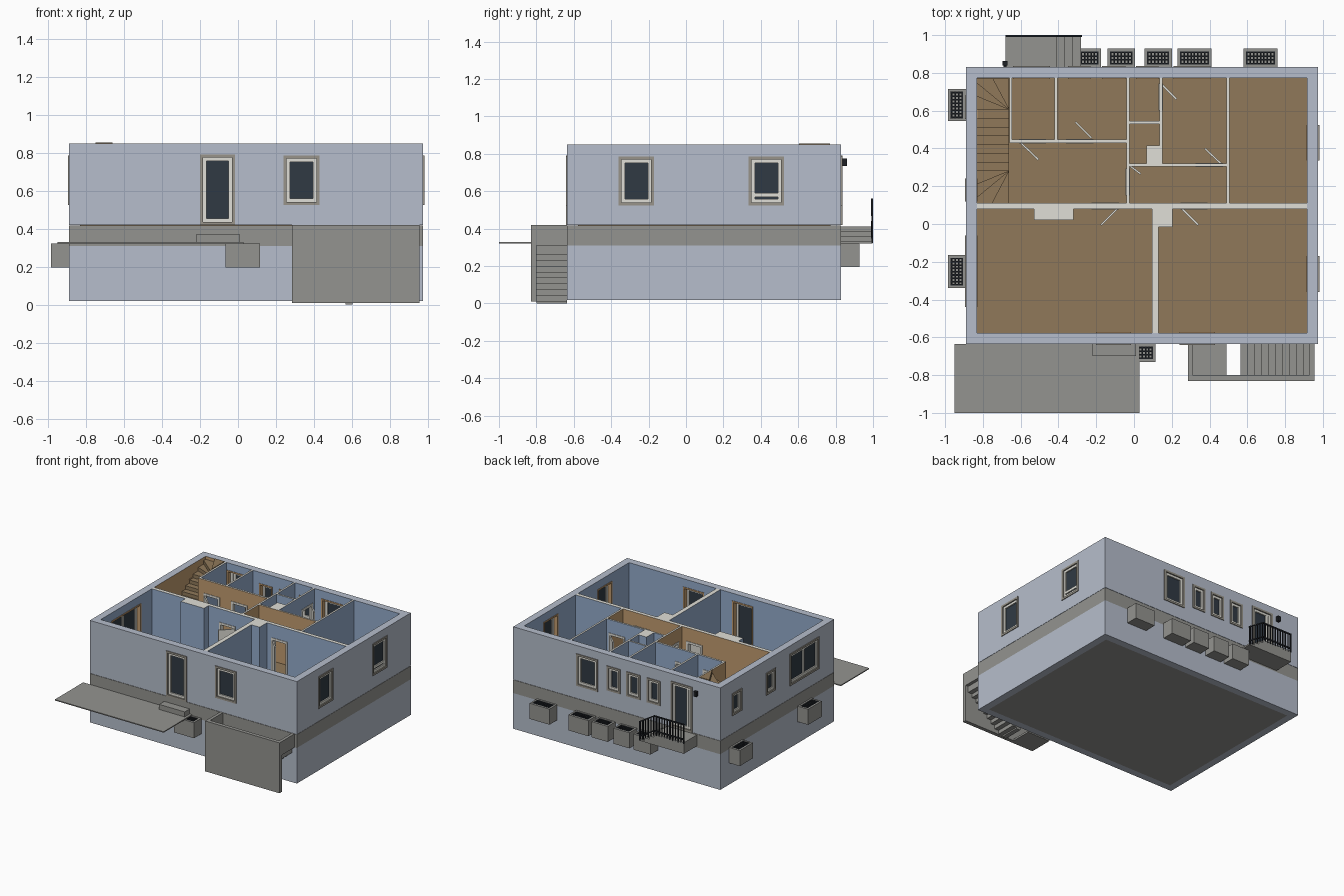
import bpy, bmesh, math
from mathutils import Matrix, Vector

if "Cube" in bpy.data.objects:
    bpy.data.objects.remove(bpy.data.objects["Cube"])


def material(name, r, g, b):
    m = bpy.data.materials.new(name)
    lin = [((c / 255 + 0.055) / 1.055) ** 2.4 for c in (r, g, b)]
    m.diffuse_color = (*lin, 1)
    m.use_nodes = True
    m.node_tree.nodes["Principled BSDF"].inputs["Base Color"].default_value = m.diffuse_color
    return m


PLASTER = material("outer_plaster", 182, 190, 204)
CONCRETE = material("concrete", 148, 148, 144)
WOOD = material("floor_wood", 144, 121, 90)
WHITE = material("white_trim", 224, 223, 215)
BLUE = material("room_blue", 148, 172, 204)
TAN = material("hall_tan", 194, 156, 112)
GLASS = material("dark_glass", 48, 58, 68)
BLACK = material("black_metal", 30, 33, 38)
STONE = material("window_surround", 152, 148, 138)


def add_box(bm, b):
    x0, x1, y0, y1, z0, z1 = b
    mat = Matrix.Translation(((x0 + x1) / 2, (y0 + y1) / 2, (z0 + z1) / 2))
    mat = mat @ Matrix.Diagonal((abs(x1 - x0), abs(y1 - y0), abs(z1 - z0), 1))
    bmesh.ops.create_cube(bm, size=1, matrix=mat)


def finish(name, bm, mats, rule=None):
    bm.normal_update()
    if rule:
        for f in bm.faces:
            f.material_index = mats.index(rule(f))
    me = bpy.data.meshes.new(name)
    bm.to_mesh(me)
    bm.free()
    for m in mats:
        me.materials.append(m)
    ob = bpy.data.objects.new(name, me)
    bpy.context.collection.objects.link(ob)
    return ob


def boxes(name, items, mat):
    bm = bmesh.new()
    for b in items:
        add_box(bm, b)
    return finish(name, bm, [mat])


def prism(bm, pts, z0, z1):
    lo = [bm.verts.new((x, y, z0)) for x, y in pts]
    hi = [bm.verts.new((x, y, z1)) for x, y in pts]
    bm.faces.new(lo[::-1])
    bm.faces.new(hi)
    for i in range(len(pts)):
        j = (i + 1) % len(pts)
        bm.faces.new((lo[i], lo[j], hi[j], hi[i]))


# Main dimensions
X0, X1, Y0, Y1, T = -0.89, 0.975, -0.635, 0.83, 0.058
FLOOR, TOP = 0.42, 0.85
IX0, IX1, IY0, IY1 = X0 + T, X1 - T, Y0 + T, Y1 - T
HALL = [(IX0, -0.66, 0.11, IY1), (-0.67, -0.04, 0.11, 0.43), (-0.03, 0.49, 0.11, 0.305)]


def wall_colour(f):
    p = f.calc_center_median() + f.normal * 0.012
    if not (X0 < p.x < X1 and Y0 < p.y < Y1):
        return PLASTER
    if f.normal.z > 0.5:
        edge = not (IX0 < p.x < IX1 and IY0 < p.y < IY1)
        return PLASTER if edge else WHITE
    if any(a < p.x < b and c < p.y < d for a, b, c, d in HALL):
        return TAN
    return BLUE


def wall(bm, x0, x1, y0, y1, openings=(), splits=()):
    """Straight wall on the upper floor, cut into columns around its openings."""
    along_x = x1 - x0 > y1 - y0
    a, b = (x0, x1) if along_x else (y0, y1)
    cuts = sorted({a, b, *splits, *[v for o in openings for v in o[:2]]})
    for u, v in zip(cuts, cuts[1:]):
        spans = [(FLOOR, TOP)]
        for o in openings:
            if o[0] <= (u + v) / 2 <= o[1]:
                spans = [(FLOOR, o[2]), (o[3], TOP)]
        for z0, z1 in spans:
            if z1 - z0 > 0.001:
                add_box(bm, (u, v, y0, y1, z0, z1) if along_x else (x0, x1, u, v, z0, z1))


# Openings in the outer walls: start, end, bottom, top, upright bars, cross bars
WINDOWS = {
    "front": [(-0.2, -0.015, 0.42, 0.79, [], []), (0.24, 0.43, 0.525, 0.785, [], [])],
    "right": [(-0.36, -0.17, 0.525, 0.785, [], []), (0.335, 0.525, 0.525, 0.785, [], [0.58])],
    "back": [(-0.64, -0.445, 0.42, 0.79, [-0.59], []), (-0.35, -0.23, 0.56, 0.76, [], []),
             (-0.17, -0.045, 0.56, 0.76, [], []), (0.01, 0.13, 0.56, 0.76, [], []),
             (0.21, 0.405, 0.525, 0.785, [], [])],
    "left": [(0.555, 0.68, 0.565, 0.745, [], []), (0.12, 0.24, 0.565, 0.745, [], []),
             (-0.44, -0.06, 0.525, 0.785, [-0.25], [])],
}

bm = bmesh.new()
wall(bm, X0, X1, Y0, IY0, WINDOWS["front"])
wall(bm, X0, X1, IY1, Y1, WINDOWS["back"], [-0.66])
wall(bm, X0, IX0, IY0, IY1, WINDOWS["left"], [0.095])
wall(bm, IX1, X1, IY0, IY1, WINDOWS["right"])
finish("outer_walls", bm, [PLASTER, WHITE, TAN, BLUE], wall_colour)

# Basement shell, base slab, plinth band and floor
ring = [(X0, X1, Y0, IY0), (X0, X1, IY1, Y1), (X0, IX0, IY0, IY1), (IX1, X1, IY0, IY1)]
boxes("basement_walls", [(*r, 0.02, 0.31) for r in ring], PLASTER)
boxes("base_slab", [(IX0, IX1, IY0, IY1, 0.02, 0.05)], CONCRETE)
boxes("plinth_band", [(X0, X1, Y0, Y1, 0.31, 0.418)], CONCRETE)
boxes("floor", [(IX0, IX1, IY0, IY1, 0.415, 0.424)], WOOD)

# Partitions: x0, x1, y0, y1, door openings, colour splits
DOOR_TOP = 0.73
PARTS = [
    (IX0, IX1, 0.08, 0.11, [(-0.215, -0.09), (0.255, 0.38)], [-0.03, 0.49]),
    (0.095, 0.13, IY0, 0.08, [], []),
    (-0.66, -0.645, 0.43, IY1, [], []),
    (-0.645, -0.04, 0.43, 0.447, [(-0.6, -0.475), (-0.35, -0.225)], []),
    (-0.42, -0.405, 0.447, IY1, [], []),
    (-0.04, -0.025, 0.11, IY1, [(0.16, 0.285)], [0.31, 0.44]),
    (-0.025, 0.135, 0.53, 0.545, [], []),
    (0.135, 0.15, 0.32, IY1, [(0.61, 0.735)], []),
    (-0.025, 0.49, 0.305, 0.32, [(0.335, 0.46)], []),
    (0.49, 0.505, 0.11, IY1, [], [0.31]),
]
bm = bmesh.new()
trim = []
for x0, x1, y0, y1, doors, splits in PARTS:
    wall(bm, x0, x1, y0, y1, [(a, b, FLOOR, DOOR_TOP) for a, b in doors], splits)
    for a, b in doors:  # door casings
        for u, v, z0, z1 in ((a - 0.01, a + 0.006, FLOOR, DOOR_TOP), (b - 0.006, b + 0.01, FLOOR, DOOR_TOP),
                             (a - 0.01, b + 0.01, DOOR_TOP - 0.006, DOOR_TOP + 0.012)):
            e = 0.004
            trim.append((u, v, y0 - e, y1 + e, z0, z1) if x1 - x0 > y1 - y0
                        else (x0 - e, x1 + e, u, v, z0, z1))
for b in ((-0.53, -0.32, 0.02, 0.08), (0.13, 0.205, -0.015, 0.08), (0.065, 0.135, 0.32, 0.415)):
    add_box(bm, (*b, FLOOR, TOP))  # chimney and duct blocks
finish("partitions", bm, [PLASTER, WHITE, TAN, BLUE], wall_colour)
boxes("door_casings", trim, WHITE)

# Open door leaves: hinge point and free end
LEAVES = [(-0.225, 0.455, -0.31, 0.54), (-0.6, 0.43, -0.505, 0.34), (0.15, 0.735, 0.225, 0.66),
          (0.46, 0.32, 0.375, 0.4), (-0.025, 0.31, 0.035, 0.265), (-0.09, 0.08, -0.175, -0.005),
          (0.255, 0.08, 0.34, -0.005)]
bm = bmesh.new()
for ax, ay, bx, by in LEAVES:
    n = Vector((ay - by, bx - ax)).normalized() * 0.005
    prism(bm, [(ax - n.x, ay - n.y), (bx - n.x, by - n.y), (bx + n.x, by + n.y), (ax + n.x, ay + n.y)],
          0.425, DOOR_TOP - 0.008)
finish("door_leaves", bm, [WHITE])


def on_wall(side, u0, u1, d0, d1, z0, z1):
    """Box on an outer wall; d is the distance outward from the wall face."""
    if side == "front":
        return (u0, u1, Y0 - d1, Y0 - d0, z0, z1)
    if side == "back":
        return (u0, u1, Y1 + d0, Y1 + d1, z0, z1)
    if side == "left":
        return (X0 - d1, X0 - d0, u0, u1, z0, z1)
    return (X1 + d0, X1 + d1, u0, u1, z0, z1)


def frame(side, a, b, z0, z1, w, d0, d1):
    return [on_wall(side, *r[:2], d0, d1, *r[2:]) for r in
            ((a, a + w, z0, z1), (b - w, b, z0, z1), (a + w, b - w, z0, z0 + w), (a + w, b - w, z1 - w, z1))]


# Windows and glazed doors
surround, sash, lining, panes = [], [], [], []
for side, items in WINDOWS.items():
    for a, b, z0, z1, ups, crosses in items:
        surround += frame(side, a, b, z0, z1, 0.016, -0.025, 0.006)
        sash += frame(side, a + 0.014, b - 0.014, z0 + 0.014, z1 - 0.014, 0.02, -0.03, -0.004)
        lining += frame(side, a, b, z0, z1, 0.012, -T - 0.004, -0.025)
        panes.append(on_wall(side, a + 0.03, b - 0.03, -0.022, -0.014, z0 + 0.03, z1 - 0.03))
        sash += [on_wall(side, u - 0.01, u + 0.01, -0.03, -0.005, z0 + 0.03, z1 - 0.03) for u in ups]
        sash += [on_wall(side, a + 0.03, b - 0.03, -0.03, -0.005, z - 0.01, z + 0.01) for z in crosses]
boxes("window_surrounds", surround, STONE)
boxes("window_frames", sash, WHITE)
boxes("window_linings", lining, TAN)
boxes("window_glass", panes, GLASS)

# Indoor winding staircase
ax, bx, lo, hi = IX0 + 0.001, -0.661, 0.28, 0.605
yb, yt = 0.111, IY1 - 0.001
treads = [[(bx, lo), (-0.75, yb), (bx, yb)], [(bx, lo), (ax, 0.14), (ax, yb), (-0.75, yb)],
          [(bx, lo), (ax, 0.21), (ax, 0.14)], [(bx, lo), (ax, lo), (ax, 0.21)]]
step = (hi - lo) / 7
treads += [[(ax, lo + i * step), (bx, lo + i * step), (bx, lo + (i + 1) * step), (ax, lo + (i + 1) * step)]
           for i in range(7)]
treads += [[(x, lo + hi - y) for x, y in p][::-1] for p in treads[3::-1]]
treads[-4:] = [[(x, min(y, yt)) for x, y in p] for p in treads[-4:]]
bm = bmesh.new()
rise = (0.855 - FLOOR) / len(treads)
for i, p in enumerate(treads):
    z = FLOOR + (i + 1) * rise
    prism(bm, p, max(FLOOR, z - 0.05), z)
bmesh.ops.recalc_face_normals(bm, faces=bm.faces)
finish("indoor_stairs", bm, [WOOD])

# Light wells with gratings
wells = [(a, b, Y1, 0.928) for a, b in
         ((-0.33, -0.175), (-0.14, 0.005), (0.055, 0.2), (0.23, 0.41), (0.58, 0.76))]
wells += [(-0.985, X0, 0.545, 0.715), (-0.985, X0, -0.34, -0.165), (-0.065, 0.115, -0.73, Y0)]
shell, bars = [], []
for x0, x1, y0, y1 in wells:
    w, z0, z1 = 0.014, 0.195, 0.322
    shell += [(x0, x1, y0, y1, z0, z0 + w), (x0, x0 + w, y0, y1, z0, z1), (x1 - w, x1, y0, y1, z0, z1),
              (x0, x1, y0, y0 + w, z0, z1), (x0, x1, y1 - w, y1, z0, z1)]
    nx, ny = round((x1 - x0) / 0.018), round((y1 - y0) / 0.018)
    for i in range(1, nx):
        x = x0 + (x1 - x0) * i / nx
        bars.append((x - 0.004, x + 0.004, y0 + w, y1 - w, z1 - 0.012, z1 - 0.002))
    for i in range(1, ny):
        y = y0 + (y1 - y0) * i / ny
        bars.append((x0 + w, x1 - w, y - 0.004, y + 0.004, z1 - 0.012, z1 - 0.002))
boxes("light_wells", shell, CONCRETE)
boxes("well_gratings", bars, BLACK)

# Terrace and its step
boxes("terrace", [(-0.95, 0.03, -1.0, Y0, 0.321, 0.329)], CONCRETE)
boxes("terrace_step", [(-0.22, 0.01, -0.7, Y0, 0.329, 0.37)], CONCRETE)

# Basement stairwell: walls, lower landing and open-backed steps
boxes("stairwell_walls", [(0.285, 0.955, -0.83, -0.8, 0.01, 0.42), (0.285, 0.31, -0.8, Y0, 0.01, 0.42),
                          (0.93, 0.955, -0.8, Y0, 0.31, 0.42)], CONCRETE)
boxes("stairwell_landing", [(0.31, 0.49, -0.8, Y0, 0.01, 0.025)], CONCRETE)
n = 10
boxes("basement_steps", [(0.565 + i * 0.0365, 0.565 + (i + 1) * 0.0365, -0.8, Y0,
                          max(0, i * 0.031 - 0.02), (i + 1) * 0.031) for i in range(n)], CONCRETE)

# Back landing with steps
boxes("back_landing", [(-0.68, -0.41, Y1, 0.998, 0.322, 0.412), (-0.41, -0.368, Y1, 0.998, 0.322, 0.385),
                       (-0.368, -0.325, Y1, 0.998, 0.322, 0.358), (-0.325, -0.28, Y1, 0.998, 0.322, 0.335)],
      CONCRETE)

# Railing: level over the landing, sloping over the steps
bm = bmesh.new()


def base(x):
    return 0.412 - max(0, x + 0.41) * 0.62


for i in range(17):
    x = -0.676 + i * 0.0245
    r = 0.005 if i % 5 == 0 or i == 16 else 0.0025
    add_box(bm, (x - r, x + r, 0.991, 1.0, base(x) - 0.01, base(x) + 0.145))
for h in (0.02, 0.14):
    add_box(bm, (-0.681, -0.41, 0.99, 1.0, 0.412 + h, 0.422 + h))
    p = [(-0.41, base(-0.41) + h), (-0.275, base(-0.275) + h)]
    p += [(x, z + 0.01) for x, z in p[::-1]]
    a = [bm.verts.new((x, 0.99, z)) for x, z in p]
    b = [bm.verts.new((x, 1.0, z)) for x, z in p]
    bm.faces.new(a)
    bm.faces.new(b[::-1])
    for i in range(4):
        bm.faces.new((a[i], b[i], b[(i + 1) % 4], a[(i + 1) % 4]))
bmesh.ops.recalc_face_normals(bm, faces=bm.faces)
finish("railing", bm, [BLACK])

# Wall lamp beside the back door
boxes("wall_lamp", [(-0.695, -0.67, 0.838, 0.862, 0.735, 0.775), (-0.69, -0.675, Y1, 0.838, 0.75, 0.765)], BLACK)
